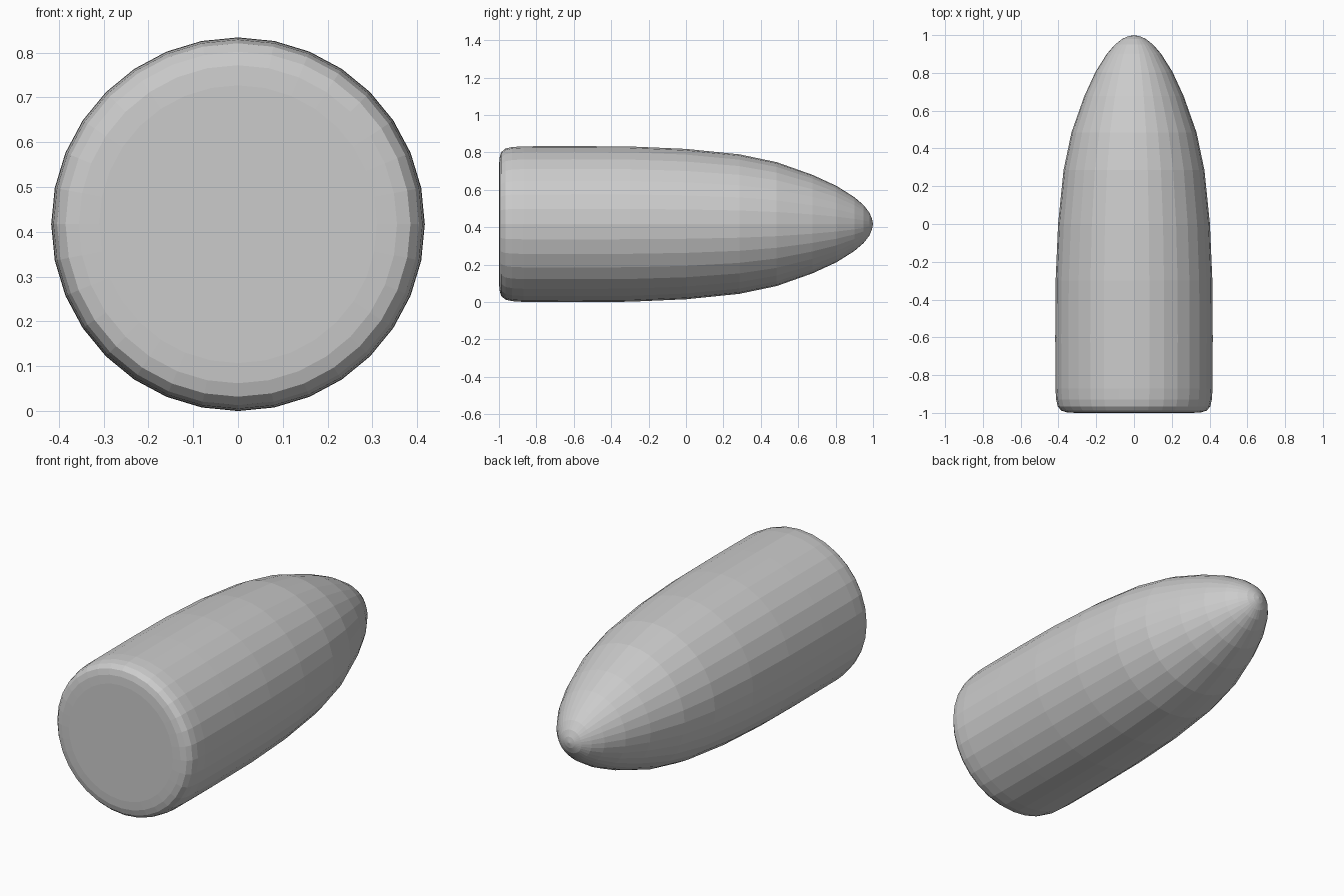
import bpy, math
from mathutils import Vector

cube = bpy.data.objects.get("Cube")
if cube:
    bpy.data.objects.remove(cube, do_unlink=True)

SIDES = 32
RADIUS = 0.417

# Plain grey finish
grey = bpy.data.materials.new("light_grey")
grey.use_nodes = True
colour = (0.6, 0.6, 0.6, 1)
grey.diffuse_color = colour
grey.node_tree.nodes["Principled BSDF"].inputs["Base Color"].default_value = colour

# Profile as (position along y, radius), from the rounded base to the nose
profile = [(-1, 0.31), (-0.997, 0.355), (-0.988, 0.385), (-0.965, 0.404),
           (-0.93, 0.412), (-0.87, 0.416), (-0.6, 0.417), (-0.3, 0.415),
           (0, 0.402), (0.285, 0.373), (0.485, 0.331), (0.677, 0.263),
           (0.805, 0.204), (0.9, 0.144), (0.95, 0.101), (0.98, 0.062),
           (0.994, 0.03)]

# Shell: rings lofted along y, flat base and pointed tip
verts = []
for y, r in profile:
    for i in range(SIDES):
        a = math.tau * i / SIDES
        verts.append(Vector((r * math.cos(a), y, RADIUS + r * math.sin(a))))
tip = len(verts)
verts.append(Vector((0, 1, RADIUS)))

faces = [tuple(range(SIDES))]
for k in range(len(profile) - 1):
    for i in range(SIDES):
        j = (i + 1) % SIDES
        a, b = k * SIDES, (k + 1) * SIDES
        faces.append((a + i, b + i, b + j, a + j))
last = tip - SIDES
for i in range(SIDES):
    faces.append((last + i, tip, last + (i + 1) % SIDES))

mesh = bpy.data.meshes.new("rounded_shell")
mesh.from_pydata(verts, [], faces)
mesh.materials.append(grey)
mesh.update()
shell = bpy.data.objects.new("rounded_shell", mesh)
bpy.context.collection.objects.link(shell)
